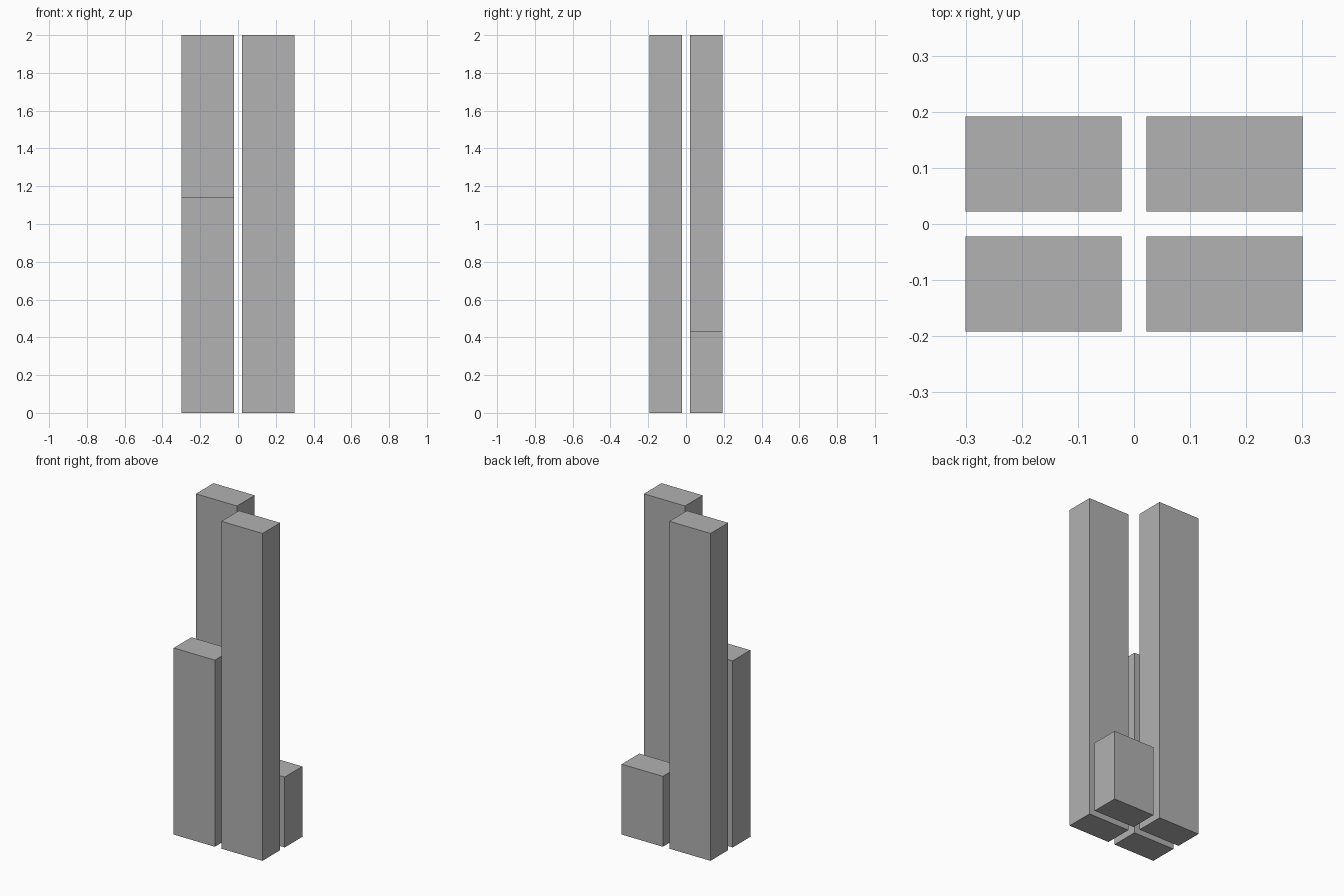
import bpy

cube = bpy.data.objects.get("Cube")
if cube:
    bpy.data.objects.remove(cube, do_unlink=True)

# Single grey material
GREY = (0.445, 0.445, 0.445, 1)
grey = bpy.data.materials.new("grey")
grey.use_nodes = True
grey.diffuse_color = GREY
grey.node_tree.nodes["Principled BSDF"].inputs["Base Color"].default_value = GREY

WIDTH, DEPTH = 0.278, 0.17   # footprint of every column
X, Y = 0.161, 0.107          # column centres, either side of the gaps


def column(name, side, end, height):
    """Rectangular column standing on the ground."""
    bpy.ops.mesh.primitive_cube_add(size=1, location=(side * X, end * Y, height / 2))
    obj = bpy.context.object
    obj.name = name
    obj.scale = (WIDTH, DEPTH, height)
    bpy.ops.object.transform_apply(location=False, rotation=False, scale=True)
    obj.data.materials.append(grey)


# Two tall columns on one diagonal, a medium and a short one on the other
column("front_left_tall_column", 1, -1, 2.0)
column("back_right_tall_column", -1, 1, 2.0)
column("front_right_medium_column", -1, -1, 1.14)
column("back_left_short_column", 1, 1, 0.43)
